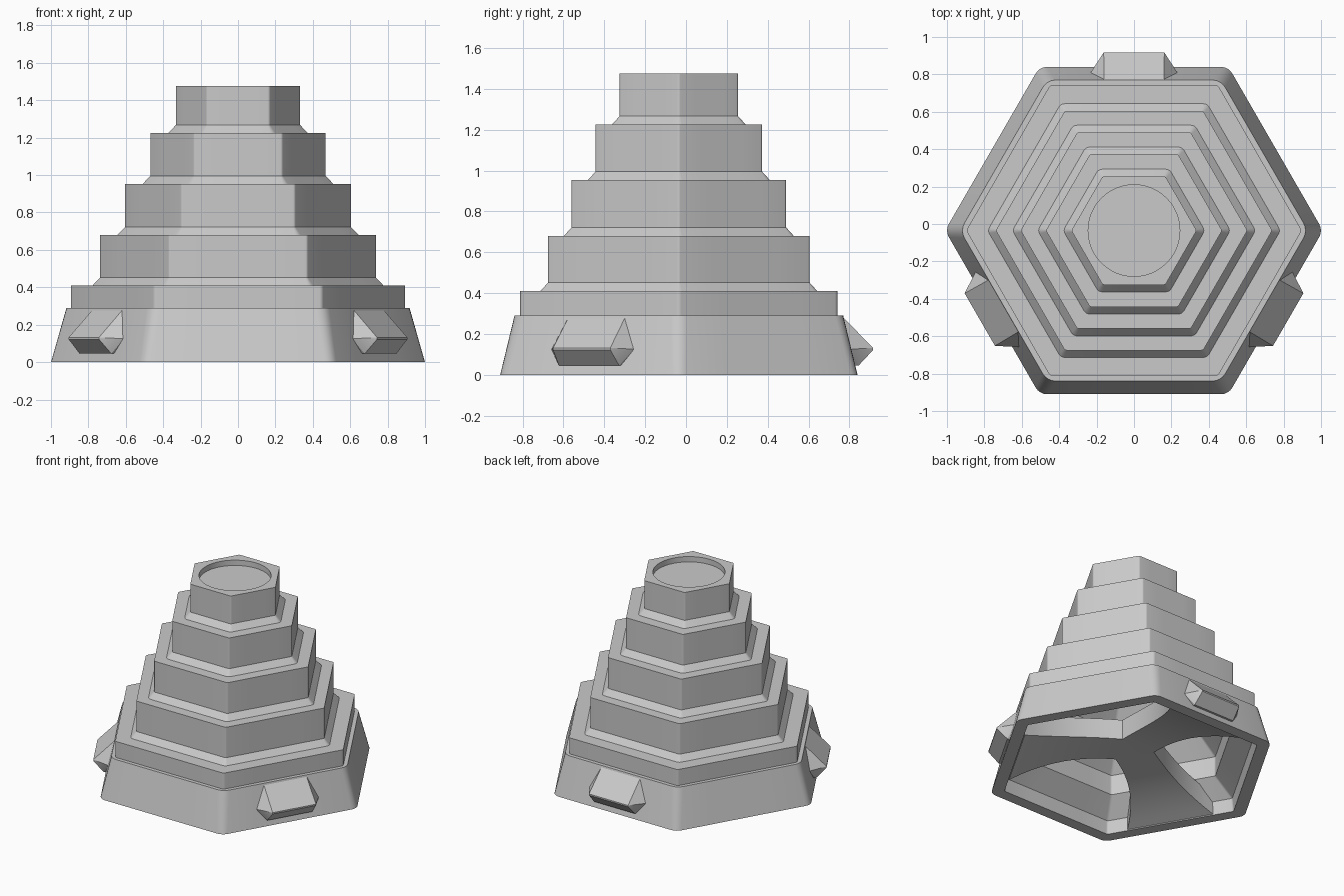
import bpy, bmesh, math
from mathutils import Vector, Matrix

if "Cube" in bpy.data.objects:
    bpy.data.objects.remove(bpy.data.objects["Cube"])

CY = -0.035          # the hexagon sits slightly forward of the origin
ARC, SIDE = 5, 3     # points per rounded corner, extra points per side
N = 6 * (ARC + SIDE)

grey = bpy.data.materials.new("plain grey")
grey.diffuse_color = (0.59, 0.59, 0.59, 1)
grey.use_nodes = True
grey.node_tree.nodes["Principled BSDF"].inputs["Base Color"].default_value = grey.diffuse_color


def hex_ring(apothem, z, r):
    """Hexagon with rounded corners, one corner on +x."""
    corners = []
    for k in range(6):
        a = math.radians(60 * k)
        d = (apothem - r) / math.cos(math.pi / 6)
        c = Vector((d * math.cos(a), d * math.sin(a), z))
        corners.append([c + Vector((r * math.cos(b), r * math.sin(b), 0))
                        for b in (a + math.radians(-30 + 60 * i / (ARC - 1)) for i in range(ARC))])
    pts = []
    for k in range(6):
        pts += corners[k]
        p, q = corners[k][-1], corners[(k + 1) % 6][0]
        pts += [p.lerp(q, (i + 1) / (SIDE + 1)) for i in range(SIDE)]
    return pts


def circle_ring(radius, z):
    """Circle with as many points as a hexagon ring."""
    off = (ARC - 1) / 2
    return [Vector((radius * math.cos(2 * math.pi * (i - off) / N),
                    radius * math.sin(2 * math.pi * (i - off) / N), z)) for i in range(N)]


def finish(name, bm):
    bmesh.ops.dissolve_limit(bm, angle_limit=0.002, verts=bm.verts, edges=bm.edges)
    bmesh.ops.recalc_face_normals(bm, faces=bm.faces)
    bmesh.ops.translate(bm, verts=bm.verts, vec=(0, CY, 0))
    me = bpy.data.meshes.new(name)
    bm.to_mesh(me)
    bm.free()
    me.materials.append(grey)
    ob = bpy.data.objects.new(name, me)
    bpy.context.collection.objects.link(ob)
    bpy.context.view_layer.objects.active = ob
    ob.select_set(True)
    bpy.ops.object.shade_smooth_by_angle(angle=math.radians(25))
    ob.select_set(False)


# Stepped shell; the hollow follows the steps one level lower, with sloped ceilings
TOP, STEP = 1.476, 0.272
tiers = [(0.64, 0.41, 0.68), (0.525, 0.68, 0.953), (0.408, 0.953, 1.225), (0.29, 1.225, TOP)]
outer = [(0.875, 0, 0.07), (0.805, 0.29, 0.08), (0.777, 0.29, 0.025), (0.777, 0.41, 0.025)]
inner = [(0.79, 0, 0.02)]
above = 0.78
for a, z0, z1 in tiers:
    outer += [(a + 0.038, z0, 0.035), (a, z0 + 0.042, 0.015), (a, z1, 0.015)]
    inner += [(above, z0 - STEP - 0.04, 0.02), (a + 0.01, z0 - STEP + 0.08, 0.02)]
    above = a + 0.01
inner.append((above, TOP - STEP, 0.02))

rings = [hex_ring(*p) for p in outer]
rings += [circle_ring(0.245, TOP), circle_ring(0.245, TOP - 0.04)]
bm = bmesh.new()
loops = [[bm.verts.new(p) for p in ring] for ring in rings]
loops_in = [[bm.verts.new(p) for p in hex_ring(*p)] for p in inner]


def bridge(a, b):
    for i in range(len(a)):
        j = (i + 1) % len(a)
        bm.faces.new((a[i], a[j], b[j], b[i]))


for seq in (loops, loops_in):
    for a, b in zip(seq, seq[1:]):
        bridge(a, b)
    bm.faces.new(seq[-1])
bridge(loops[0], loops_in[0])
finish("stepped_shell", bm)

# Faceted lugs on three alternate sides: (half width, distance, height)
lug = [(0.162, 0.952, 0.132), (0.162, 0.952, 0.122), (0.235, 0.84, 0.125),
       (0.16, 0.80, 0.285), (0.17, 0.88, 0.045), (0.17, 0.81, 0.045)]
for name, deg in (("back_lug", 0), ("left_lug", 120), ("right_lug", 240)):
    bm = bmesh.new()
    for w, d, z in lug:
        for s in (-1, 1):
            bm.verts.new((s * w, d, z))
    bmesh.ops.convex_hull(bm, input=bm.verts)
    bmesh.ops.rotate(bm, verts=bm.verts, matrix=Matrix.Rotation(math.radians(deg), 3, 'Z'))
    finish(name, bm)

# Arched three-armed brace inside the hollow, arms flaring down to the rim by the lugs
SECTIONS, THICK = 10, 0.15
bm = bmesh.new()
for k in range(3):
    rot = Matrix.Rotation(math.radians(120 * k), 3, 'Z')
    prev = None
    for i in range(SECTIONS + 1):
        t = i / SECTIONS
        d, w, z = 0.08 + 0.705 * t, 0.139 + 0.17 * t ** 2.5, 0.005 + 0.135 * (1 - t * t)
        sec = [bm.verts.new(rot @ Vector(p)) for p in
               ((-w, d, z), (w, d, z), (w, d, z + THICK), (-w, d, z + THICK))]
        if prev:
            bridge(prev, sec)
        prev = sec
    bm.faces.new(prev)
bmesh.ops.remove_doubles(bm, verts=bm.verts, dist=0.002)
for low in (True, False):   # hub faces closing the middle
    hub = [v for v in bm.verts if v.co.xy.length < 0.17 and (v.co.z < 0.2) == low]
    bm.faces.new(sorted(hub, key=lambda v: math.atan2(v.co.y, v.co.x)))
finish("inner_brace", bm)
